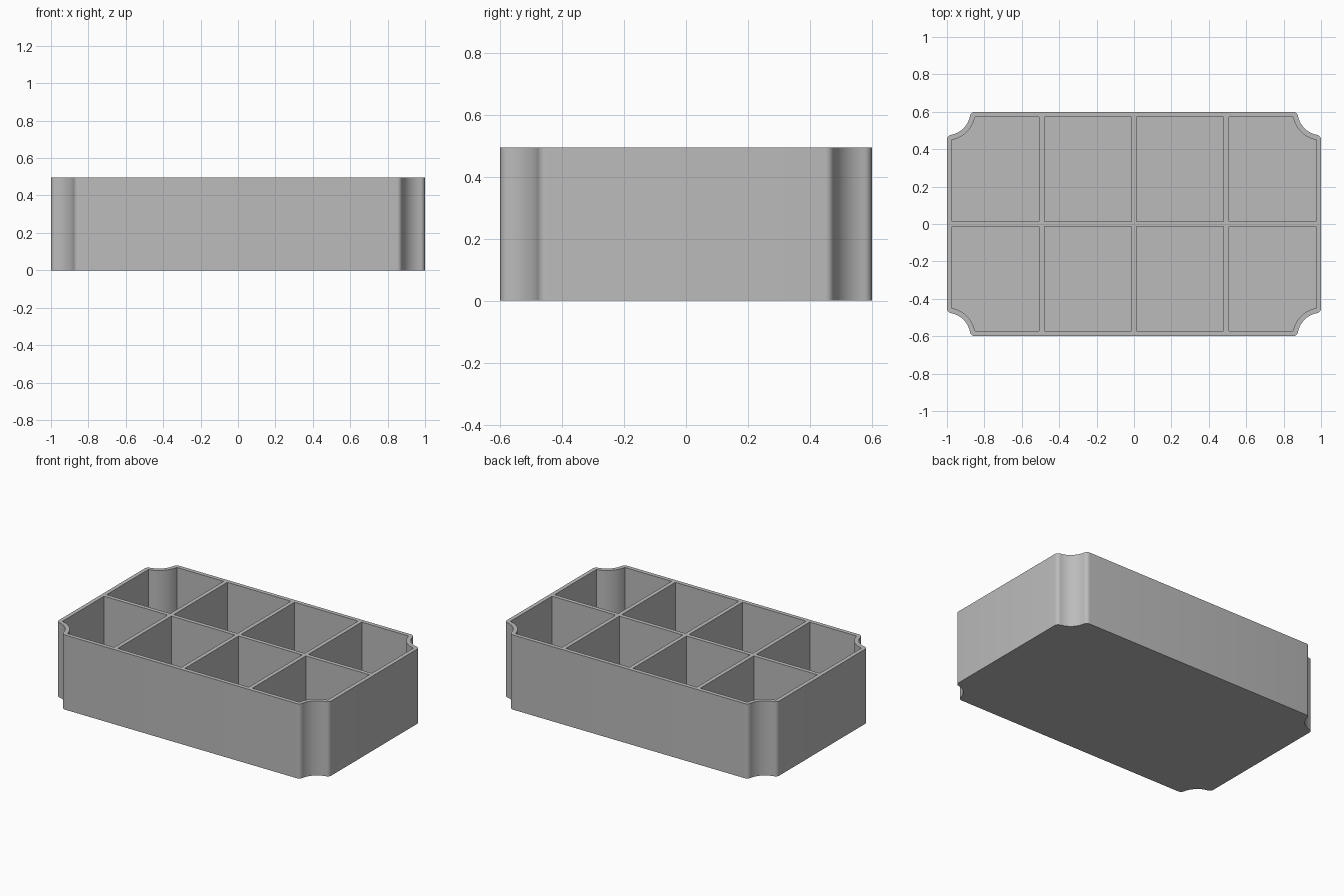
import bpy
import bmesh
from math import atan2, cos, sin, pi, sqrt

if "Cube" in bpy.data.objects:
    bpy.data.objects.remove(bpy.data.objects["Cube"])

HALF_X, HALF_Y, HEIGHT = 1.0, 0.6, 0.495
WALL = 0.027
SCALLOP, FILLET = 0.125, 0.0275
COLUMNS, ROWS = 4, 2

grey = bpy.data.materials.new("plain grey")
grey.use_nodes = True
grey.diffuse_color = (0.5, 0.5, 0.5, 1)
grey.node_tree.nodes["Principled BSDF"].inputs["Base Color"].default_value = (0.5, 0.5, 0.5, 1)


def arc(cx, cy, radius, start, end, steps):
    angles = [start + (end - start) * i / steps for i in range(steps + 1)]
    return [(cx + radius * cos(a), cy + radius * sin(a)) for a in angles]


def scalloped_corner():
    """Outer corner at +x +y: fillet, concave bite, fillet (anticlockwise)."""
    reach = sqrt((SCALLOP + FILLET) ** 2 - FILLET ** 2)
    tilt = atan2(FILLET, reach)
    first = arc(HALF_X - FILLET, HALF_Y - reach, FILLET, 0, pi / 2 - tilt, 6)
    bite = arc(HALF_X, HALF_Y, SCALLOP, 1.5 * pi - tilt, pi + tilt, 14)
    last = arc(HALF_X - reach, HALF_Y - FILLET, FILLET, tilt, pi / 2, 6)
    return first + bite[1:-1] + last


def inner_corner():
    """Matching corner of the cavity, one wall thickness further in."""
    radius = SCALLOP + WALL
    tilt = atan2(WALL, sqrt(radius ** 2 - WALL ** 2))
    return arc(HALF_X, HALF_Y, radius, 1.5 * pi - tilt, pi + tilt, 14)


def mirrored(points, sx, sy):
    result = [(x * sx, y * sy) for x, y in points]
    return result if sx * sy > 0 else result[::-1]


def add_prism(bm, outline, bottom, top):
    base = bm.faces.new([bm.verts.new((x, y, bottom)) for x, y in outline])
    grown = bmesh.ops.extrude_face_region(bm, geom=[base])["geom"]
    bmesh.ops.translate(bm, vec=(0, 0, top - bottom),
                        verts=[v for v in grown if isinstance(v, bmesh.types.BMVert)])


def make_object(name, bm):
    bmesh.ops.recalc_face_normals(bm, faces=bm.faces)
    mesh = bpy.data.meshes.new(name)
    bm.to_mesh(mesh)
    bm.free()
    mesh.materials.append(grey)
    obj = bpy.data.objects.new(name, mesh)
    bpy.context.collection.objects.link(obj)
    return obj


# Tray body with a scalloped corner in each quadrant
bm = bmesh.new()
body = []
for sx, sy in ((1, 1), (-1, 1), (-1, -1), (1, -1)):
    body += mirrored(scalloped_corner(), sx, sy)
add_prism(bm, body, 0, HEIGHT)
tray = make_object("divided_tray", bm)

# Compartments, leaving the walls, dividers and floor between them
bm = bmesh.new()
cell_x = (2 * HALF_X - WALL * (COLUMNS + 1)) / COLUMNS
cell_y = (2 * HALF_Y - WALL * (ROWS + 1)) / ROWS
for col in range(COLUMNS):
    for row in range(ROWS):
        x0 = -HALF_X + WALL + col * (cell_x + WALL)
        y0 = -HALF_Y + WALL + row * (cell_y + WALL)
        outline = []
        for sx, sy in ((1, 1), (-1, 1), (-1, -1), (1, -1)):
            outer_x = col == (COLUMNS - 1 if sx > 0 else 0)
            outer_y = row == (ROWS - 1 if sy > 0 else 0)
            if outer_x and outer_y:
                outline += mirrored(inner_corner(), sx, sy)
            else:
                outline.append((x0 + cell_x * (sx > 0), y0 + cell_y * (sy > 0)))
        add_prism(bm, outline, WALL, HEIGHT + 0.1)
cutter = make_object("compartment_cutter", bm)
cutter.hide_render = True

cut = tray.modifiers.new("compartments", "BOOLEAN")
cut.operation = "DIFFERENCE"
cut.solver = "EXACT"
cut.object = cutter
bpy.ops.object.select_all(action="DESELECT")
bpy.context.view_layer.objects.active = tray
tray.select_set(True)
bpy.ops.object.modifier_apply(modifier=cut.name)
bpy.data.objects.remove(cutter)
bpy.ops.object.shade_smooth_by_angle(angle=pi / 6)
